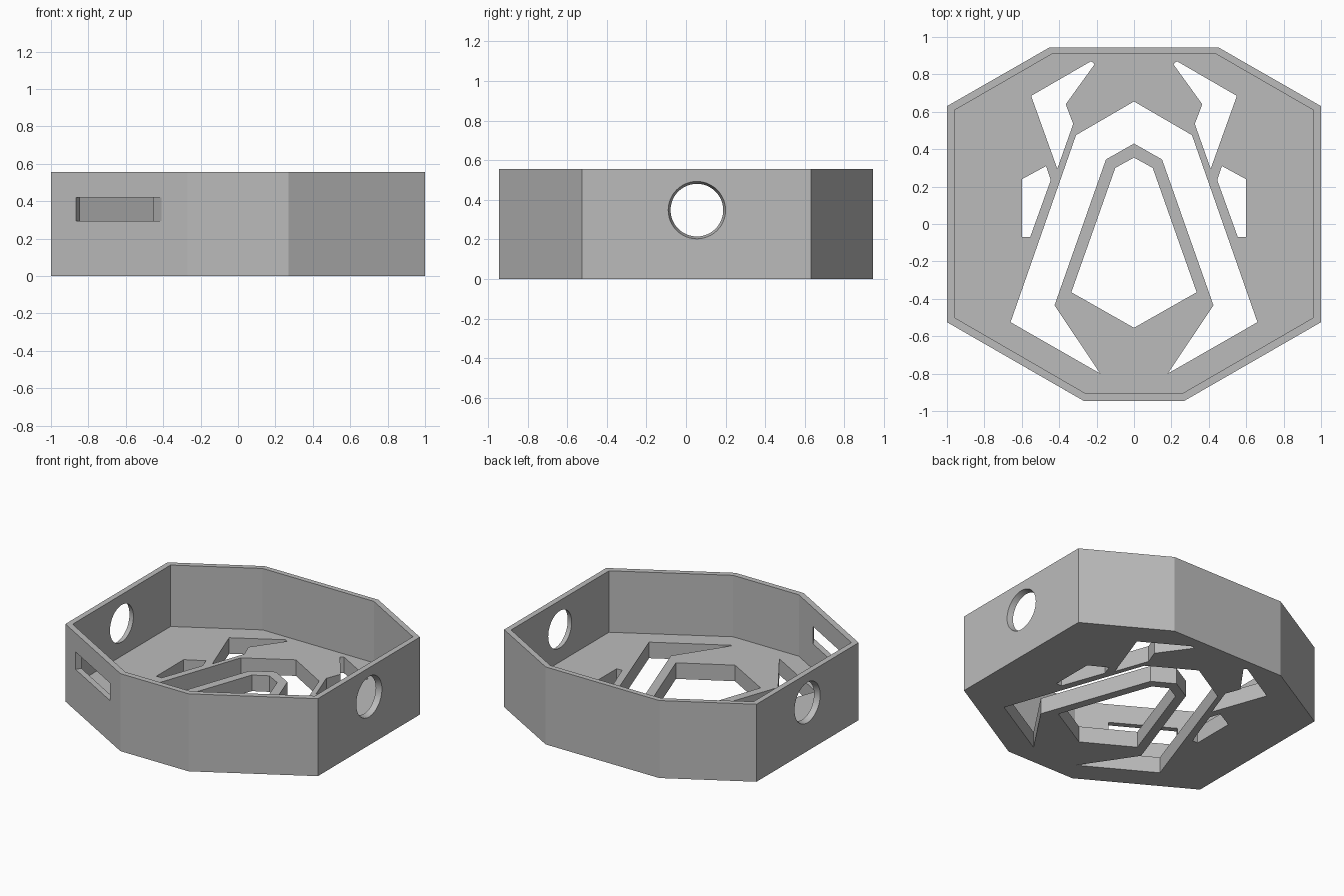
import bpy
import bmesh
import math
from mathutils import Matrix, Vector

default = bpy.data.objects.get("Cube")
if default:
    bpy.data.objects.remove(default, do_unlink=True)

HEIGHT, FLOOR = 0.555, 0.115

grey = bpy.data.materials.new("plain_grey")
grey.use_nodes = True
grey.diffuse_color = (0.5, 0.5, 0.5, 1)
grey.node_tree.nodes["Principled BSDF"].inputs["Base Color"].default_value = (0.5, 0.5, 0.5, 1)


def finish(name, bm):
    bmesh.ops.recalc_face_normals(bm, faces=bm.faces)
    mesh = bpy.data.meshes.new(name)
    bm.to_mesh(mesh)
    bm.free()
    mesh.materials.append(grey)
    obj = bpy.data.objects.new(name, mesh)
    bpy.context.collection.objects.link(obj)
    return obj


def prism(name, outline, z0, z1):
    """Extrude a plan outline from z0 up to z1."""
    bm = bmesh.new()
    face = bm.faces.new([bm.verts.new((x, y, z0)) for x, y in outline])
    made = bmesh.ops.extrude_face_region(bm, geom=[face])["geom"]
    top = [v for v in made if isinstance(v, bmesh.types.BMVert)]
    bmesh.ops.translate(bm, verts=top, vec=(0, 0, z1 - z0))
    return finish(name, bm)


def flip(points):
    return [(-x, y) for x, y in reversed(points)]


def both(points):
    """Close a right-hand half outline with its mirror image."""
    return points + [p for p in flip(points) if p[0] != 0]


def cone(name, side):
    """Tapered round opening through a side wall."""
    bm = bmesh.new()
    bmesh.ops.create_cone(bm, cap_ends=True, segments=48,
                          radius1=0.121, radius2=0.157, depth=0.12)
    turn = Matrix.Rotation(side * math.pi / 2, 4, "Y")
    bmesh.ops.transform(bm, verts=bm.verts,
                        matrix=Matrix.Translation((side * 0.98, 0.055, 0.348)) @ turn)
    return finish(name, bm)


# Octagonal tray body and its hollow
tray = prism("tray", both([(0.45, 0.945), (1, 0.63), (1, -0.525), (0.27, -0.945)]), 0, HEIGHT)
cutters = [prism("hollow", both([(0.44, 0.908), (0.96, 0.608), (0.96, -0.5), (0.26, -0.905)]),
                 FLOOR, HEIGHT + 0.1)]

# Floor cut-outs: central opening, arch around it, and mirrored side openings
arch = [(0, 0.655), (0.31, 0.475), (0.66, -0.525), (0.18, -0.8),
        (0.425, -0.435), (0.15, 0.345), (0, 0.43)]
centre = [(0, 0.355), (0.1, 0.3), (0.335, -0.365), (0, -0.555)]
upper = [(0.23, 0.87), (0.21, 0.855), (0.365, 0.64), (0.325, 0.535), (0.41, 0.295), (0.55, 0.685)]
lower = [(0.47, 0.31), (0.445, 0.235), (0.555, -0.07), (0.598, -0.07), (0.598, 0.24)]
shapes = {"arch_opening": both(arch), "centre_opening": both(centre),
          "left_upper_opening": upper, "right_upper_opening": flip(upper),
          "left_lower_opening": lower, "right_lower_opening": flip(lower)}
for name, outline in shapes.items():
    cutters.append(prism(name, outline, -0.1, FLOOR + 0.1))

# Round openings in the two side walls
cutters += [cone("left_round_opening", 1), cone("right_round_opening", -1)]

# Flared slot in the front right wall, extended past both wall faces
slot = []
for outer, inner in (((-0.865, -0.603), (-0.845, -0.566)), ((-0.41, -0.864), (-0.45, -0.796))):
    a, b = Vector(outer), Vector(inner)
    pair = [tuple(a + (a - b) / 2), tuple(b + (b - a) / 2)]
    slot += pair if not slot else pair[::-1]
cutters.append(prism("slot_opening", slot, 0.295, 0.42))

# Apply the cuts
bpy.context.view_layer.objects.active = tray
for cutter in cutters:
    cutter.hide_render = True
    mod = tray.modifiers.new(cutter.name, "BOOLEAN")
    mod.operation, mod.solver, mod.object = "DIFFERENCE", "EXACT", cutter
    bpy.ops.object.modifier_apply(modifier=mod.name)
for cutter in cutters:
    bpy.data.objects.remove(cutter, do_unlink=True)

# Smooth only the round openings
bpy.ops.object.select_all(action="DESELECT")
tray.select_set(True)
bpy.ops.object.shade_smooth_by_angle(angle=math.radians(20))
